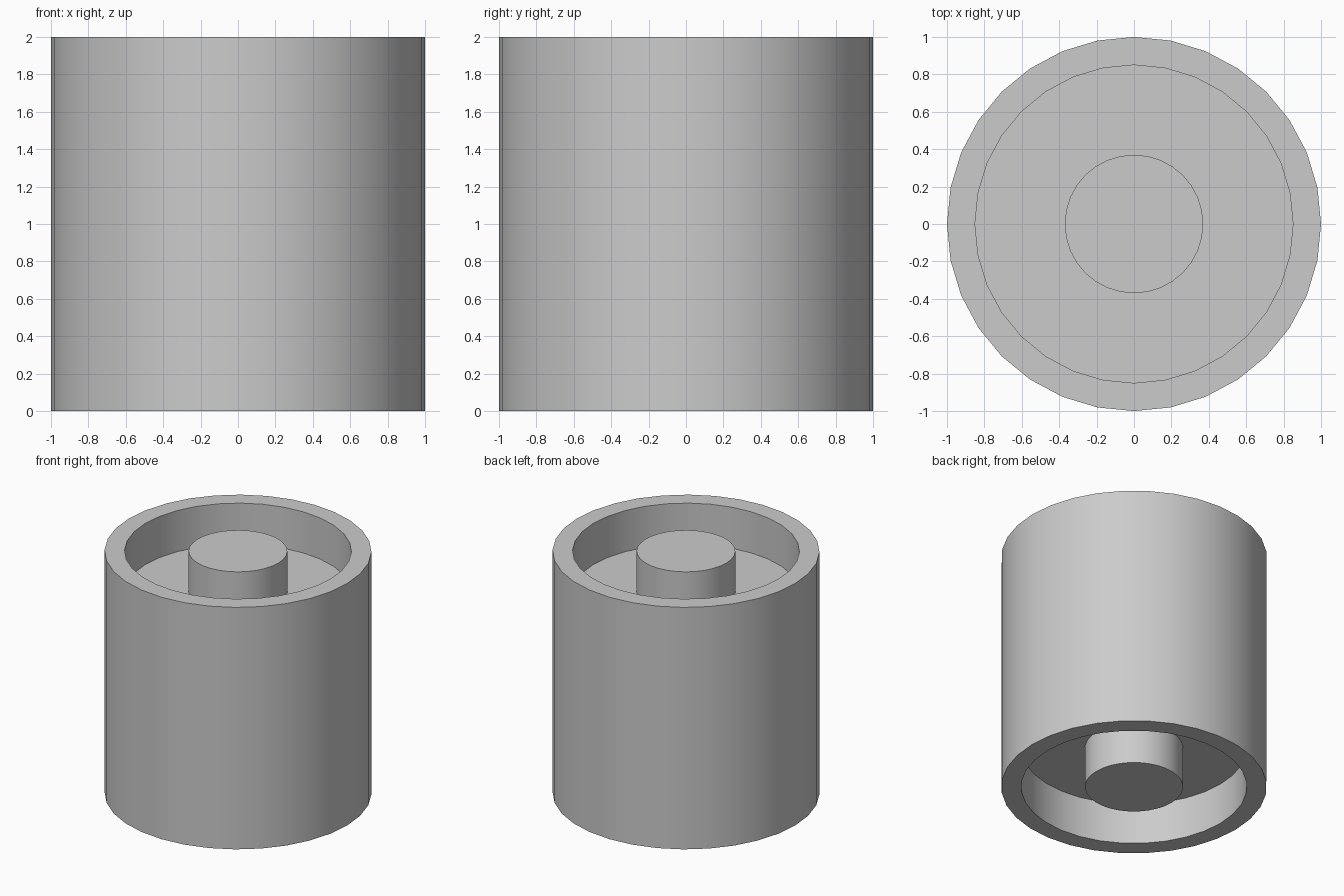
import bpy, bmesh, math

if "Cube" in bpy.data.objects:
    bpy.data.objects.remove(bpy.data.objects["Cube"])

SIDES = 32
R, RIM, HUB = 1.0, 0.85, 0.37   # outer, recess and hub radii
H, D = 2.0, 0.34                # height and recess depth

# Profile from the top hub cap, out over the rim, down to the bottom hub cap
upper = [(HUB, H), (HUB, H - D), (RIM, H - D), (RIM, H), (R, H)]
profile = upper + [(r, H - z) for r, z in reversed(upper)]


def lathe(name, points):
    bm = bmesh.new()
    rings = []
    for r, z in points:
        rings.append([bm.verts.new((r * math.cos(a), r * math.sin(a), z))
                      for a in (2 * math.pi * i / SIDES for i in range(SIDES))])
    for a, b in zip(rings, rings[1:]):
        for i in range(SIDES):
            j = (i + 1) % SIDES
            bm.faces.new((a[i], b[i], b[j], a[j]))
    bm.faces.new(rings[0])
    bm.faces.new(rings[-1][::-1])
    bmesh.ops.recalc_face_normals(bm, faces=bm.faces)
    mesh = bpy.data.meshes.new(name)
    bm.to_mesh(mesh)
    bm.free()
    obj = bpy.data.objects.new(name, mesh)
    bpy.context.collection.objects.link(obj)
    return obj


# Roller with a recessed ring and flush hub at both ends
roller = lathe("roller", profile)
bpy.context.view_layer.objects.active = roller
roller.select_set(True)
bpy.ops.object.shade_smooth_by_angle(angle=math.radians(30))
